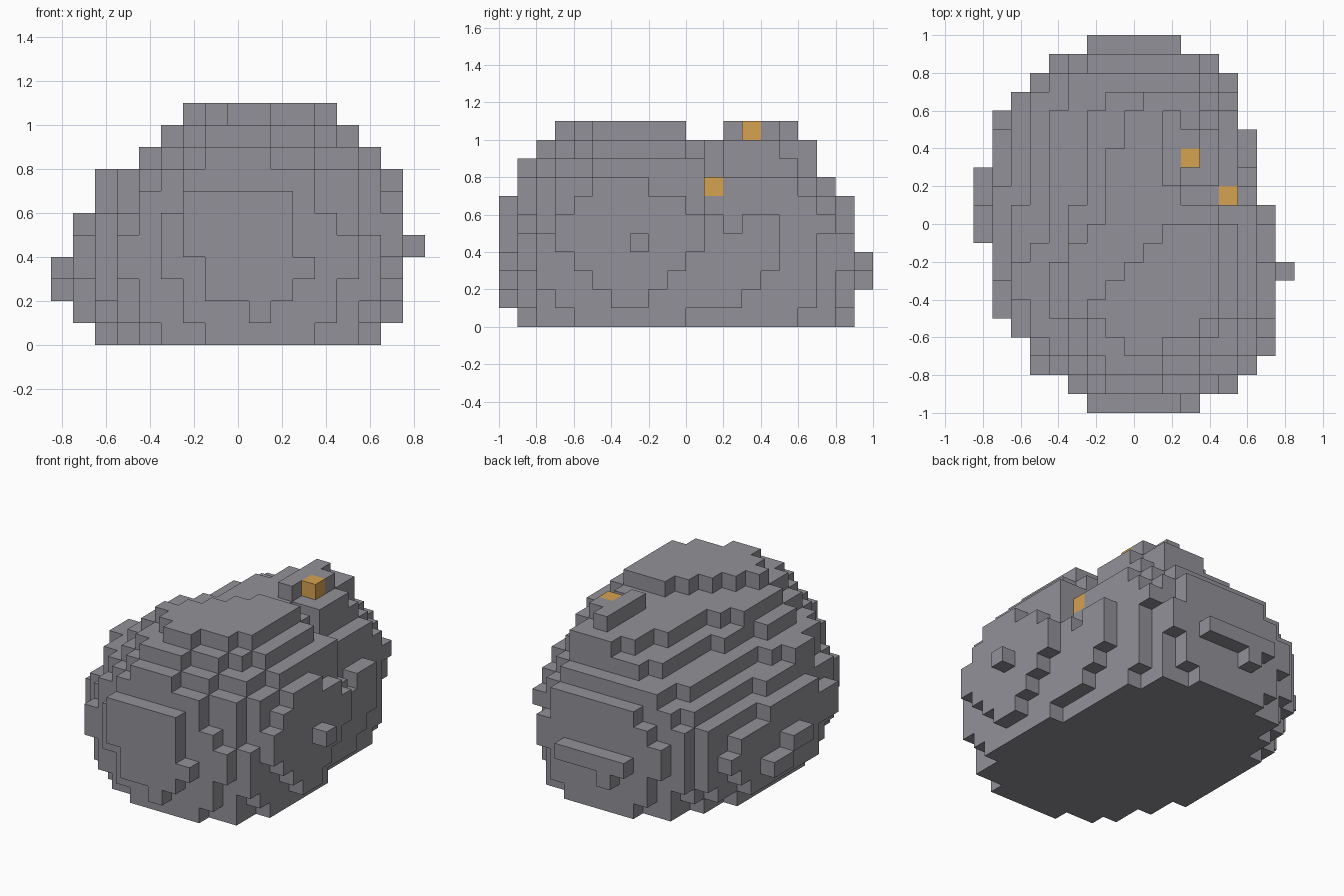
import bpy, bmesh
from mathutils import Vector

cube = bpy.data.objects.get("Cube")
if cube:
    bpy.data.objects.remove(cube, do_unlink=True)

S = 0.1  # block size


def material(name, rgb):
    m = bpy.data.materials.new(name)
    m.use_nodes = True
    m.diffuse_color = (*rgb, 1)
    bsdf = next(n for n in m.node_tree.nodes if n.type == 'BSDF_PRINCIPLED')
    bsdf.inputs["Base Color"].default_value = (*rgb, 1)
    bsdf.inputs["Roughness"].default_value = 0.9
    return m


STONE = material("grey stone", (0.285, 0.285, 0.315))
ORE = material("orange ore", (0.67, 0.36, 0.085))


def centre(c):
    """Centre of a block from its whole-number cell."""
    return Vector((c[0] * S, (c[1] + 0.5) * S, (c[2] + 0.5) * S))


GRID = [(i, j, k) for k in range(11) for j in range(-10, 10) for i in range(-8, 9)]


def box(x0, x1, y0, y1, z0, z1):
    """All cells whose centre lies in the box."""
    return {c for c in GRID if x0 < centre(c).x < x1 and y0 < centre(c).y < y1 and z0 < centre(c).z < z1}


def oval(k, left, right, front, back, n, skew):
    """One layer of blocks: a superellipse with a radius per side, its front leaning sideways."""
    cells = set()
    for c in GRID:
        if c[2] != k:
            continue
        p = centre(c)
        x = p.x + skew * min(p.y, 0)
        rx = right if x > 0 else left
        ry = back if p.y > 0 else front
        if abs(x / rx) ** n + abs(p.y / ry) ** n <= 1:
            cells.add(c)
    return cells


def block_object(name, cells, mat):
    """Mesh of the outer faces of a set of blocks, with flat areas merged."""
    bm = bmesh.new()
    axes = [Vector(a) for a in ((1, 0, 0), (0, 1, 0), (0, 0, 1))]
    for c in sorted(cells):
        for a in range(3):
            for s in (-1, 1):
                near = list(c)
                near[a] += s
                if tuple(near) in cells:
                    continue
                n, u, v = axes[a] * s, axes[(a + 1) % 3], axes[(a + 2) % 3] * s
                ring = [centre(c) + (n + u * p + v * q) * S / 2
                        for p, q in ((-1, -1), (1, -1), (1, 1), (-1, 1))]
                bm.faces.new([bm.verts.new(r) for r in ring])
    bmesh.ops.remove_doubles(bm, verts=bm.verts, dist=0.001)
    bmesh.ops.dissolve_limit(bm, angle_limit=0.02, verts=bm.verts, edges=bm.edges)
    me = bpy.data.meshes.new(name)
    bm.to_mesh(me)
    bm.free()
    me.materials.append(mat)
    ob = bpy.data.objects.new(name, me)
    bpy.context.collection.objects.link(ob)
    return ob


# Stacked layers: left, right, front, back radius, squareness, lean
layers = [
    (.66, .66, .90, .90, 2.3, .12),
    (.74, .75, .90, .90, 2.4, .10),
    (.76, .76, .91, .91, 2.6, .10),
    (.76, .76, .91, .91, 3.0, .10),
    (.76, .76, .91, .91, 3.0, .10),
    (.75, .76, .91, .91, 2.6, .08),
    (.67, .75, .90, .90, 2.5, .06),
    (.65, .72, .90, .81, 2.5, .05),
    (.46, .66, .81, .71, 2.8, .02),
    (.36, .56, .76, .71, 2.8, .00),
    (.26, .46, .61, .10, 3.5, .00),
]
rock = set()
for k, spec in enumerate(layers):
    rock |= oval(k, *spec)

# Top plateau ends in a diagonal staircase
rock -= {c for c in rock if c[2] == 10 and (centre(c).x - centre(c).y < 0.24 or centre(c).y > 0)}

# Steep right wall, its stepped foot and back corner, and terraces beside the ore
for cut in (
    (.65, 1, -1, 1, 0, 1.1), (.55, 1, .5, 1, 0, 1.1), (.55, 1, 0, 1, 0, .1),
    (.55, 1, .3, 1, .1, .2), (.55, 1, .4, 1, .2, .3),
    (.55, 1, .1, 1, .6, 1.1), (.55, 1, .2, .3, .5, .6),
    (.45, 1, .7, 1, 0, .5), (.45, 1, .7, 1, .6, .7), (.45, 1, .6, 1, .7, .8),
    (.45, 1, .1, 1, .8, .9), (.45, 1, 0, 1, .9, 1), (.25, 1, .1, .2, .8, 1),
    (.35, 1, .5, 1, .9, 1),
):
    rock -= box(*cut)
# Terraces down the left back slope
for cut in (
    (-1, -.65, .2, 1, .5, .6), (-1, -.55, .1, 1, .6, .7), (-1, -.45, -.1, 1, .7, .8),
    (-1, -.55, -.2, 0, .7, .8), (-1, -.35, .6, 1, .7, .8),
    (-1, -.25, .1, 1, .8, .9), (-1, -.35, -.2, .1, .8, .9), (-1, -.15, .6, 1, .8, .9),
    (-1, -.15, 0, 1, .9, 1), (-1, -.25, -.1, 1, .9, 1),
    (-1, -.05, .4, 1, .9, 1), (-1, .05, .6, 1, .9, 1),
):
    rock -= box(*cut)
# Rounded bulge on the right wall: front, back, bottom, top of each course
for y0, y1, z0, z1 in (
    (-.4, -.2, .1, .2), (-.5, -.1, .2, .3), (-.6, 0, .3, .4),
    (-.7, .1, .4, .6), (-.6, 0, .6, .7), (-.5, -.2, .7, .8),
):
    rock |= box(.55, .75, y0, y1, z0, z1)
# Front and back slabs, brow, top ridge and side lumps
for add in (
    (-.25, .25, -1, -.9, .4, .7), (-.15, .25, -1, -.9, .2, .4),
    (.25, .35, -1, -.9, .3, .4), (.05, .15, -1, -.9, .1, .2),
    (-.15, .15, -.9, -.8, .8, .9), (-.05, .15, -.8, -.7, .9, 1), (-.05, .15, -.7, -.6, 1, 1.1),
    (-.25, .25, .9, 1, .3, .4), (-.15, -.05, .9, 1, .2, .3),
    (.15, .25, .2, .6, 1, 1.1), (.25, .35, .4, .5, 1, 1.1),
    (-.85, -.75, .1, .3, .2, .3), (-.85, -.75, -.1, .1, .3, .4),
    (-.75, -.65, .5, .6, .3, .4), (-.75, -.65, -.5, -.4, .3, .5),
    (.75, .85, -.3, -.2, .4, .5), (.35, .55, .1, .6, .7, .8),
):
    rock |= box(*add)

# Ore blocks set into the stone
top_ore = box(.25, .35, .3, .4, 1, 1.1)
side_ore = box(.45, .55, .1, .2, .7, .8)
rock -= top_ore | side_ore

block_object("rock_body", rock, STONE)
block_object("top_ore_block", top_ore, ORE)
block_object("side_ore_block", side_ore, ORE)
